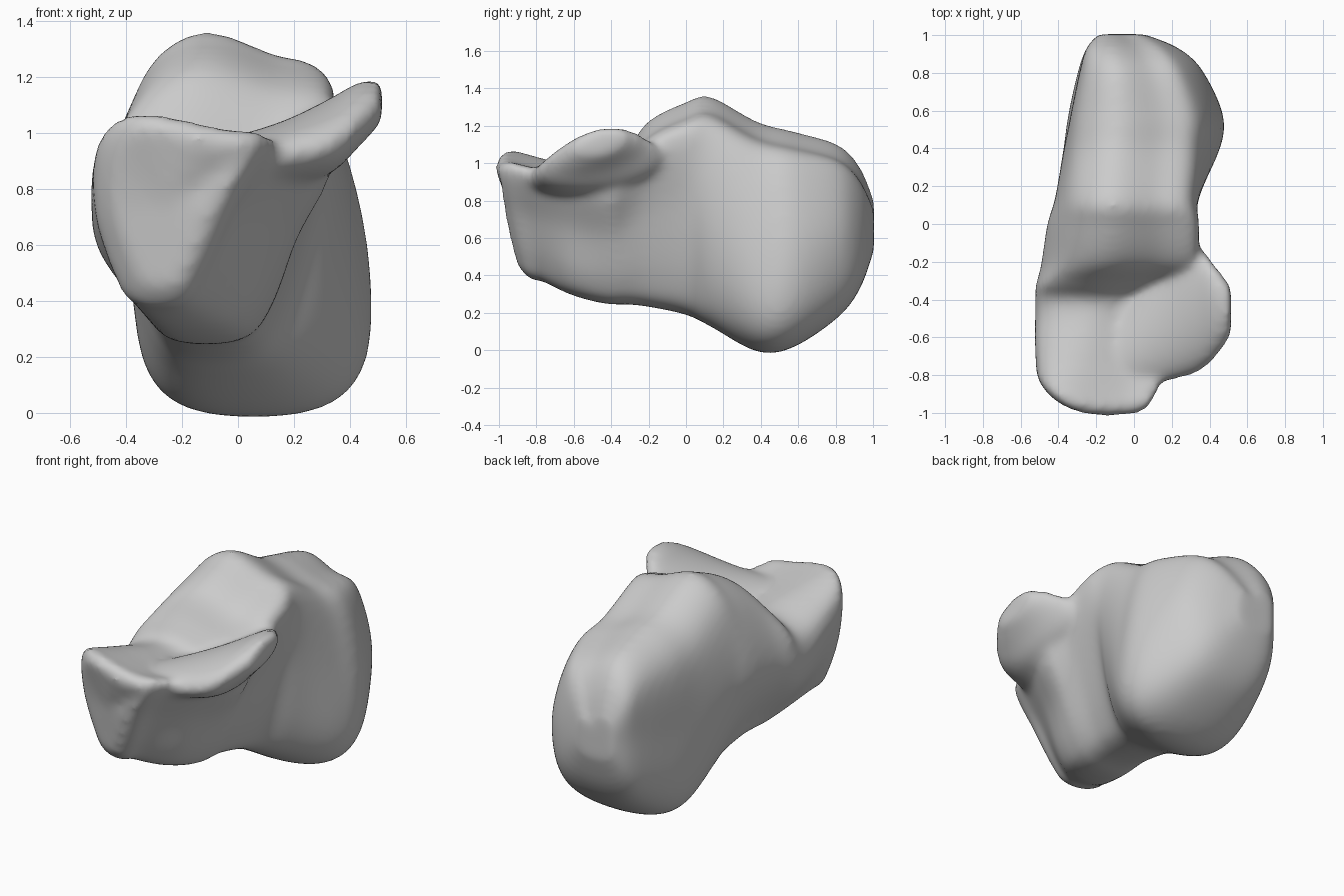
import bpy, bmesh, math
from mathutils import Vector

if "Cube" in bpy.data.objects:
    bpy.data.objects.remove(bpy.data.objects["Cube"], do_unlink=True)


def spline(points, steps, closed):
    """Smooth path through the given points (tuples of any length)."""
    count = len(points)
    result = []
    for i in range(count if closed else count - 1):
        def pick(k):
            return Vector(points[k % count if closed else min(max(k, 0), count - 1)])
        a, b, c, d = pick(i - 1), pick(i), pick(i + 1), pick(i + 2)
        for s in range(steps):
            t = s / steps
            result.append(b + (c - a) * t / 2
                          + (a - b * 2.5 + c * 2 - d / 2) * t * t
                          + ((b - c) * 3 + d - a) * t ** 3 / 2)
    if not closed:
        result.append(Vector(points[-1]))
    return result


def loft(bm, rings):
    """Skin a row of closed rings and cap both ends."""
    loops = [[bm.verts.new(p) for p in ring] for ring in rings]
    size = len(loops[0])
    for low, high in zip(loops, loops[1:]):
        for i in range(size):
            j = (i + 1) % size
            bm.faces.new((low[i], low[j], high[j], high[i]))
    # Fan caps cope with rings that are not flat
    for loop in (loops[0], loops[-1]):
        middle = sum((v.co for v in loop), Vector()) / size
        hub = bm.verts.new(middle)
        for i in range(size):
            bm.faces.new((loop[i], loop[(i + 1) % size], hub))


# Body stations from heel to front:
# y, bottom, top, then low / middle / high x of the right and left walls
stations = [
    (1.005, .54, .8, -.18, -.19, -.18, .05, .05, .02),
    (.93, .34, .98, -.24, -.25, -.24, .22, .23, .15),
    (.81, .19, 1.1, -.28, -.29, -.26, .33, .36, .25),
    (.57, .035, 1.17, -.33, -.34, -.3, .45, .46, .34),
    (.38, .015, 1.22, -.34, -.375, -.32, .43, .43, .33),
    (.13, .15, 1.355, -.34, -.42, -.34, .28, .34, .31),
    (0, .21, 1.325, -.33, -.46, -.35, .18, .28, .34),
    (-.2, .25, 1.225, -.33, -.49, -.38, .13, .24, .34),
    (-.32, .26, 1.06, -.34, -.51, -.47, .12, .22, .33),
    (-.42, .26, .96, -.34, -.51, -.48, .1, .2, .32),
    (-.65, .31, 1.0, -.38, -.51, -.5, .04, .12, .25),
    (-.84, .38, 1.05, -.43, -.51, -.5, -.1, 0, .15),
    (-.92, .39, 1.07, -.44, -.51, -.49, -.13, -.02, .1),
    (-.97, .46, 1.02, -.38, -.45, -.43, -.17, -.08, .04),
]


def body_ring(station):
    y, bottom, top, r_low, r_mid, r_high, l_low, l_mid, l_high = station
    tall = top - bottom
    low_w, high_w = l_low - r_low, l_high - r_high
    z_low, z_mid, z_high = (bottom + tall * f for f in (.15, .5, .86))
    # The ridge moves towards the right wall as the front face takes over
    lean = min(max((-y - .5) / .4, 0), 1)
    ridge, drop = .31 - .09 * lean, .075 - .025 * lean
    outline = [
        (r_low + low_w * .24, bottom), (l_low - low_w * .24, bottom),
        (l_low, z_low), (l_mid, z_mid), (l_high, z_high),
        (l_high - high_w * .3, top - drop), (r_high + high_w * ridge, top),
        (r_high, z_high), (r_mid, z_mid), (r_low, z_low),
    ]
    # The front face leans forward at the top and curves back at its sides
    return [(x, y + lean * (.8 * (x + .1) ** 2 - .2 * (z - .72)), z)
            for x, z in spline(outline, 5, True)]


# Medial shelf stations going outwards:
# x, front y and z, back y and z, half thickness
shelf = [
    (-.1, -.9, .9, -.4, .8, .11),
    (.15, -.84, .92, -.2, .92, .12),
    (.33, -.79, .95, -.12, 1.03, .13),
    (.43, -.71, 1.01, -.22, 1.12, .105),
    (.515, -.59, 1.08, -.33, 1.15, .07),
]


def shelf_ring(station):
    x, front_y, front_z, back_y, back_z, thick = station
    front, back = Vector((x, front_y, front_z)), Vector((x, back_y, back_z))
    centre, reach = (front + back) / 2, (back - front) / 2
    normal = Vector((0, -reach.z, reach.y)).normalized() * thick
    turns = [math.tau * i / 32 for i in range(32)]
    return [centre + reach * math.cos(a) + normal * math.sin(a) for a in turns]


# Join body and shelf into one closed skin
bm = bmesh.new()
loft(bm, [body_ring(s) for s in spline(stations, 5, False)])
loft(bm, [shelf_ring(s) for s in spline(shelf, 5, False)])
bmesh.ops.recalc_face_normals(bm, faces=bm.faces)
mesh = bpy.data.meshes.new("heel_bone")
bm.to_mesh(mesh)
bm.free()
bone = bpy.data.objects.new("heel_bone", mesh)
bpy.context.collection.objects.link(bone)

# Blend the join and soften the surface
remesh = bone.modifiers.new("blend", 'REMESH')
remesh.mode = 'VOXEL'
remesh.voxel_size = .02
remesh.use_smooth_shade = True
soften = bone.modifiers.new("soften", 'SMOOTH')
soften.factor = .5
soften.iterations = 18

# Plain bone grey
grey = bpy.data.materials.new("bone_grey")
grey.use_nodes = True
colour = (.6, .6, .6, 1)
grey.diffuse_color = colour
grey.node_tree.nodes["Principled BSDF"].inputs["Base Color"].default_value = colour
mesh.materials.append(grey)
for face in mesh.polygons:
    face.use_smooth = True
